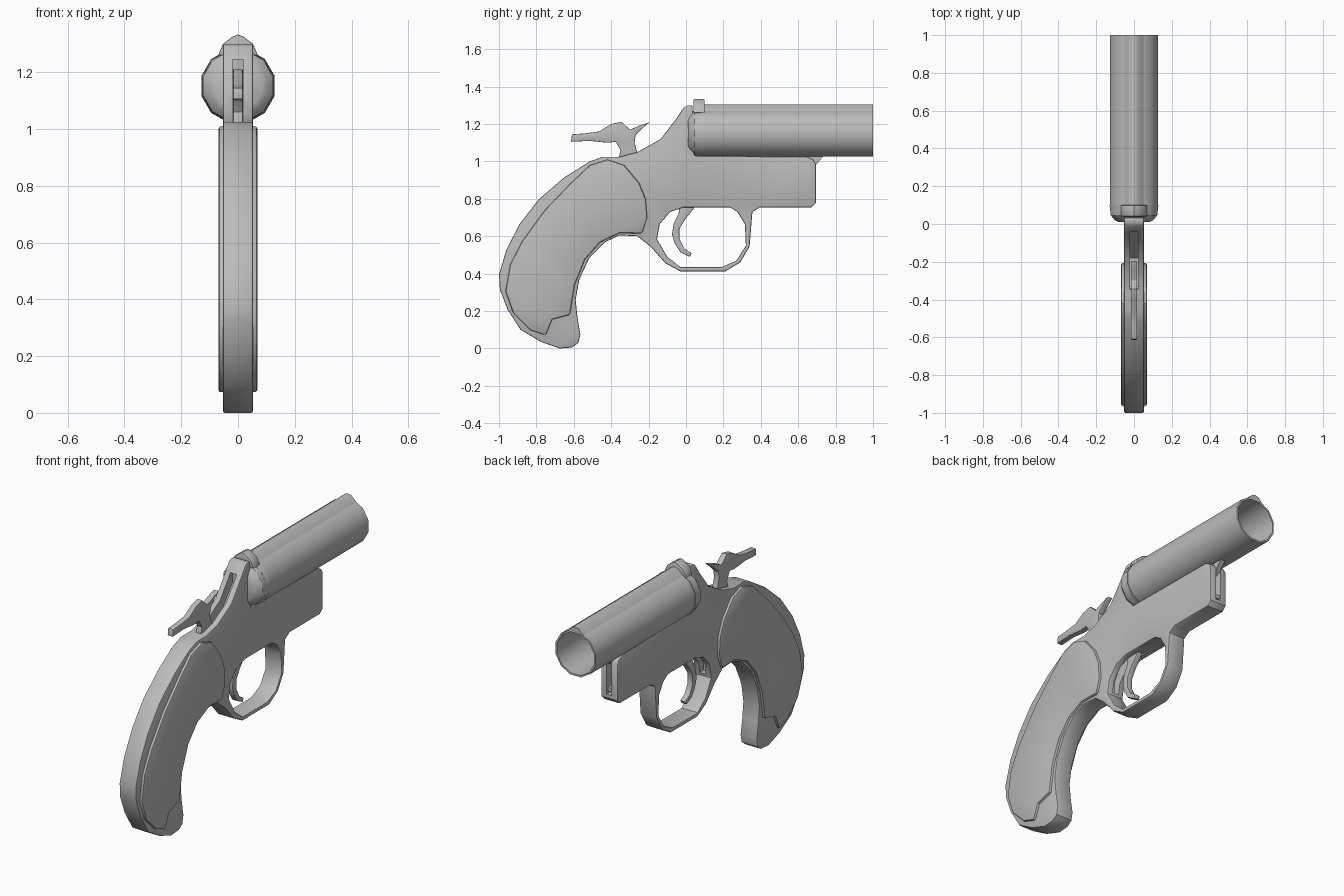
import bpy, bmesh, math

if "Cube" in bpy.data.objects:
    bpy.data.objects.remove(bpy.data.objects["Cube"])

grey = bpy.data.materials.new("gunmetal_grey")
grey.diffuse_color = (0.5, 0.5, 0.5, 1)
grey.use_nodes = True
grey.node_tree.nodes["Principled BSDF"].inputs["Base Color"].default_value = grey.diffuse_color


def finish(name, bm, bevel=0.0, cutter=False):
    """Turn a bmesh into a shaded, optionally bevelled object."""
    bmesh.ops.recalc_face_normals(bm, faces=bm.faces[:])
    me = bpy.data.meshes.new(name)
    bm.to_mesh(me)
    bm.free()
    me.materials.append(grey)
    ob = bpy.data.objects.new(name, me)
    bpy.context.collection.objects.link(ob)
    if cutter:
        ob.hide_render = True
        ob.display_type = 'WIRE'
        return ob
    bpy.ops.object.select_all(action='DESELECT')
    bpy.context.view_layer.objects.active = ob
    ob.select_set(True)
    if bevel:
        mod = ob.modifiers.new("edge_round", 'BEVEL')
        mod.width = bevel
        mod.segments = 2
        mod.limit_method = 'ANGLE'
        mod.angle_limit = math.radians(60)
        mod.use_clamp_overlap = False
        bpy.ops.object.modifier_apply(modifier=mod.name)
    bpy.ops.object.shade_smooth_by_angle(angle=math.radians(32))
    return ob


def prism(name, loops, half, bevel=0.0, cutter=False):
    """Side outline (y, z), with optional holes, widened to +-half in x."""
    bm = bmesh.new()
    caps = {-half: [], half: []}
    for loop in loops:
        rings = {x: [bm.verts.new((x, y, z)) for y, z in loop] for x in caps}
        a, b = rings.values()
        for i in range(len(loop)):
            j = (i + 1) % len(loop)
            bm.faces.new((a[i], a[j], b[j], b[i]))
        for x, r in rings.items():
            caps[x] += [bm.edges.get((r[i - 1], r[i])) for i in range(len(r))]
    for edges in caps.values():
        bmesh.ops.triangle_fill(bm, edges=edges, use_beauty=True, normal=(1, 0, 0))
    return finish(name, bm, bevel, cutter)


def lengthwise(name, pts, y0, y1, bevel=0.0):
    """Section (x, z) run along the barrel direction."""
    bm = bmesh.new()
    a, b = [[bm.verts.new((x, y, z)) for x, z in pts] for y in (y0, y1)]
    for i in range(len(pts)):
        j = (i + 1) % len(pts)
        bm.faces.new((a[i], a[j], b[j], b[i]))
    bm.faces.new(a)
    bm.faces.new(b)
    return finish(name, bm, bevel)


def lathe(name, profile, sides=12, zc=1.152):
    """Revolve (y, radius) around the bore axis, closing both ends."""
    bm = bmesh.new()
    rings = []
    for y, r in profile:
        angles = [(k + 0.5) * math.tau / sides for k in range(sides)]
        rings.append([bm.verts.new((r * math.cos(t), y, zc + r * math.sin(t)))
                      for t in angles])
    for a, b in zip(rings, rings[1:]):
        for i in range(sides):
            j = (i + 1) % sides
            bm.faces.new((a[i], a[j], b[j], b[i]))
    bm.faces.new(rings[0])
    bm.faces.new(rings[-1])
    return finish(name, bm)


# Frame: receiver, grip core and trigger guard in one outline
frame_outline = [
    (-.445, 1.025), (-.355, 1.025), (-.26, 1.05), (-.135, 1.12), (-.055, 1.225),
    (-.012, 1.288), (.01, 1.30), (.035, 1.30), (.045, 1.03), (.65, 1.025),
    (.68, 1.01), (.695, .985), (.695, .78), (.67, .755), (.395, .755),
    (.355, .73), (.34, .545), (.29, .46), (.21, .412), (-.03, .412),
    (-.11, .455), (-.19, .545), (-.26, .60), (-.355, .605), (-.435, .567),
    (-.515, .487), (-.57, .37), (-.59, .26), (-.58, .165), (-.565, .075),
    (-.575, .03), (-.61, .005), (-.675, 0), (-.775, .035), (-.885, .10),
    (-.955, .21), (-.995, .315), (-1, .395), (-.96, .53), (-.89, .665),
    (-.785, .80), (-.65, .915), (-.515, 1.0)]
guard_hole = [
    (-.01, .755), (-.085, .73), (-.14, .665), (-.155, .585), (-.10, .49),
    (-.03, .435), (.19, .435), (.27, .47), (.32, .55), (.315, .665),
    (.275, .73), (.235, .755)]
frame = prism("frame", [frame_outline, guard_hole], .053, .007)

# Slots for hammer, trigger and barrel latch
slots = {
    "hammer_slot_cutter": ([(-.36, 1.15), (-.34, .98), (-.18, .98), (-.02, 1.18),
                            (-.02, 1.245), (-.16, 1.245)], .02),
    "trigger_slot_cutter": ([(.06, .70), (.06, .83), (-.10, .83), (-.185, .69),
                             (-.185, .60), (-.10, .60), (-.06, .70)], .02),
    "latch_slot_cutter": ([(.60, .80), (.75, .80), (.75, 1.06), (.60, 1.06)], .016)}
for name, (outline, half) in slots.items():
    cut = frame.modifiers.new(name, 'BOOLEAN')
    cut.operation = 'DIFFERENCE'
    cut.solver = 'EXACT'
    cut.object = prism(name, [outline], half, cutter=True)

# Raised grip panels on both sides
grip_outline = [
    (-.42, 1.01), (-.33, .98), (-.25, .885), (-.215, .80), (-.207, .70),
    (-.235, .615), (-.355, .617), (-.46, .567), (-.54, .475), (-.595, .34),
    (-.62, .18), (-.715, .155), (-.75, .07), (-.835, .10), (-.925, .19),
    (-.965, .305), (-.94, .45), (-.875, .575), (-.755, .74), (-.62, .88),
    (-.515, .98)]
prism("grip_panels", [grip_outline], .068, .01)

# Hammer with thumb spur and nose
hammer_outline = [
    (-.61, 1.145), (-.615, 1.105), (-.515, 1.11), (-.42, 1.10), (-.375, 1.105),
    (-.35, 1.06), (-.36, 1.02), (-.32, .985), (-.24, .985), (-.26, 1.05),
    (-.275, 1.10), (-.27, 1.14), (-.235, 1.175), (-.195, 1.21), (-.24, 1.195),
    (-.30, 1.17), (-.345, 1.212), (-.40, 1.20), (-.465, 1.16), (-.54, 1.15)]
prism("hammer", [hammer_outline], .017, .004)

# Curved trigger
trigger_outline = [
    (-.03, .80), (.06, .80), (.04, .745), (-.005, .69), (-.035, .64),
    (-.035, .585), (-.01, .535), (.03, .51), (.02, .49), (-.03, .515),
    (-.06, .56), (-.075, .61), (-.065, .67), (-.04, .72)]
prism("trigger", [trigger_outline], .017, .004)

# Hollow barrel with top rib
lathe("barrel", [(.07, .131), (1, .131), (1, .121), (.11, .121)])
lengthwise("barrel_rib", [(-.05, 1.27), (-.02, 1.30), (0, 1.305), (.02, 1.30),
                          (.05, 1.27)], .07, 1)

# Domed breech with rear sight
lathe("breech", [(.01, .085), (.02, .105), (.045, .127), (.10, .134)])
lengthwise("rear_sight", [(-.07, 1.26), (-.053, 1.30), (-.02, 1.325), (0, 1.333),
                          (.02, 1.325), (.053, 1.30), (.07, 1.26)], .04, .10, .004)

# Barrel lug and latch pin inside the front slot
prism("barrel_lug", [[(.62, 1.04), (.74, 1.035), (.69, .975), (.63, .95)]], .014)
prism("latch_pin", [[(.62, .815), (.685, .815), (.685, .835), (.62, .835)]], .02)
